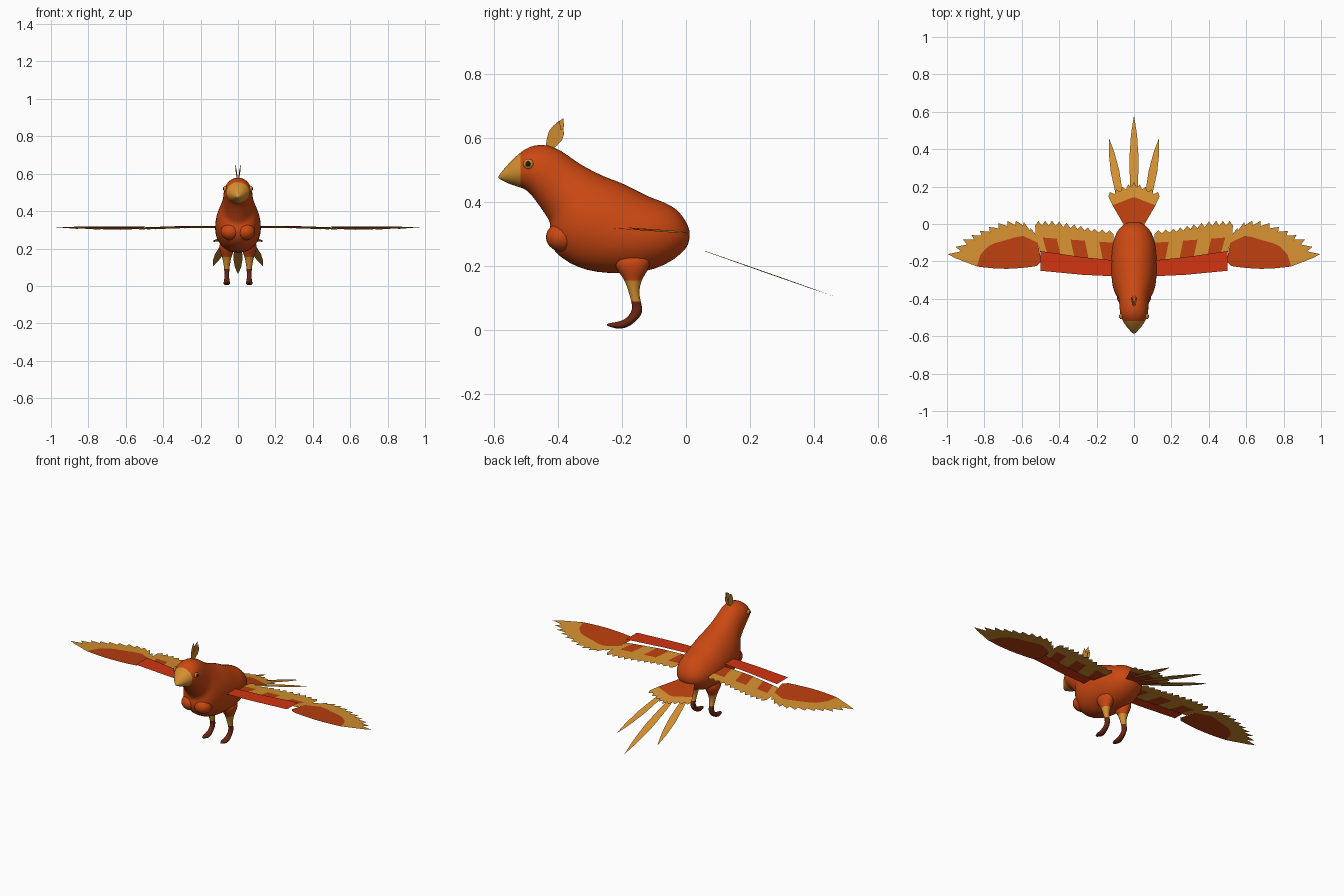
import bpy, bmesh, math
from mathutils import Vector

cube = bpy.data.objects.get("Cube")
if cube:
    bpy.data.objects.remove(cube, do_unlink=True)


def material(name, r, g, b):
    m = bpy.data.materials.new(name)
    m.use_nodes = True
    m.diffuse_color = (r, g, b, 1)
    bsdf = m.node_tree.nodes["Principled BSDF"]
    bsdf.inputs["Base Color"].default_value = (r, g, b, 1)
    bsdf.inputs["Roughness"].default_value = 0.7
    return m


ORANGE = material("body_orange", .60, .065, .006)
RUST = material("feather_rust", .50, .05, .005)
GOLD = material("feather_gold", .66, .28, .03)
RED = material("shoulder_red", .64, .035, .005)
MAROON = material("foot_maroon", .14, .018, .006)
DARK = material("pupil_dark", .02, .008, .004)


def build(name, verts, faces, mats, index=None, smooth=False, upward=False):
    me = bpy.data.meshes.new(name)
    me.from_pydata(verts, [], faces)
    for m in mats:
        me.materials.append(m)
    for p in me.polygons:
        p.use_smooth = smooth
        if index:
            p.material_index = index(p)
    bm = bmesh.new()
    bm.from_mesh(me)
    if upward:
        bm.normal_update()
        bmesh.ops.reverse_faces(bm, faces=[f for f in bm.faces if f.normal.z < 0])
    else:
        bmesh.ops.recalc_face_normals(bm, faces=bm.faces)
    bm.to_mesh(me)
    bm.free()
    ob = bpy.data.objects.new(name, me)
    bpy.context.collection.objects.link(ob)
    return ob


def loft(name, rings, mats, index=None, x=0, n=20):
    """Smooth tube; each ring is two opposite (y, z) points and a half width."""
    verts = []
    for y0, z0, y1, z1, w in rings:
        for i in range(n):
            a = math.tau * i / n
            c = (1 + math.cos(a)) / 2
            verts.append((x + w * math.sin(a), y1 + (y0 - y1) * c, z1 + (z0 - z1) * c))
    faces = [(r * n + i, r * n + (i + 1) % n, r * n + n + (i + 1) % n, r * n + n + i)
             for r in range(len(rings) - 1) for i in range(n)]
    faces += [tuple(range(n)), tuple(range(len(verts) - n, len(verts)))]
    ob = build(name, verts, faces, mats, index, smooth=True)
    sub = ob.modifiers.new("smooth", "SUBSURF")
    sub.levels = sub.render_levels = 1
    return ob


def along(line, u):
    """Point on an evenly parametrised polyline."""
    t = min(max(u, 0), 1) * (len(line) - 1)
    i = min(int(t), len(line) - 2)
    return Vector(line[i]).lerp(Vector(line[i + 1]), t - i)


def feather_panel(name, root, band, trail, n, height, pattern, lean=.5, notch=.72, side=1):
    """Row of pointed feathers; pattern(i) picks the colour of the root part."""
    verts, faces, slots = [], [], []
    for i in range(n):
        u, v = i / n, (i + 1) / n
        pts = [along(root, u), along(root, v), along(band, u), along(band, v),
               along(band, u).lerp(along(trail, u), notch),
               along(trail, u + lean / n),
               along(band, v).lerp(along(trail, v), notch)]
        k = len(verts)
        verts += [(side * p.x, p.y, height(p.x, p.y)) for p in pts]
        faces += [(k, k + 1, k + 3, k + 2), (k + 2, k + 3, k + 6, k + 5, k + 4)]
        slots += [pattern(i), 1]
    return build(name, verts, faces, [RUST, GOLD], lambda p: slots[p.index], upward=True)


def leaf(name, base, tip, across, width, upward=False):
    """Single flat pointed feather."""
    base, tip, across = Vector(base), Vector(tip), Vector(across).normalized()
    outline = [(0, .45), (.3, .85), (.55, 1), (.8, .65)]
    left = [base.lerp(tip, t) + across * width * w for t, w in outline]
    right = [base.lerp(tip, t) - across * width * w for t, w in outline]
    verts = left + [tip] + right[::-1]
    return build(name, verts, [tuple(range(len(verts)))], [GOLD], upward=upward)


# Body, head and beak in one loft: top y, z, bottom y, z, half width
loft("body", [
    (-.588, .479, -.587, .474, .004),
    (-.575, .497, -.570, .464, .019),
    (-.548, .528, -.545, .453, .043),
    (-.517, .557, -.517, .445, .062),
    (-.49, .574, -.495, .435, .072),
    (-.455, .582, -.475, .41, .077),
    (-.41, .574, -.45, .375, .079),
    (-.37, .547, -.43, .345, .082),
    (-.33, .518, -.422, .325, .090),
    (-.29, .497, -.432, .30, .100),
    (-.25, .478, -.425, .26, .112),
    (-.22, .468, -.395, .225, .119),
    (-.19, .456, -.34, .193, .123),
    (-.15, .435, -.28, .178, .124),
    (-.11, .414, -.20, .174, .122),
    (-.07, .402, -.13, .180, .115),
    (-.025, .378, -.065, .200, .096),
    (.002, .338, -.01, .24, .062),
    (.014, .305, .01, .27, .025),
], [ORANGE, GOLD], lambda p: int(p.center.y < -.518), n=24)


def ellipsoid(name, loc, scale, mat):
    bpy.ops.mesh.primitive_uv_sphere_add(segments=24, ring_count=14, radius=1, location=loc)
    ob = bpy.context.object
    ob.name = name
    ob.scale = scale
    ob.data.materials.append(mat)
    bpy.ops.object.shade_smooth()


def wing_height(x, y):
    return .318 - .07 * (y + .18) + .006 * min(1, max(0, (.55 - x) * 4)) - .004


for label, s in (("left", 1), ("right", -1)):
    # Breast lobes and eyes
    ellipsoid(label + "_breast", (s * .042, -.388, .29), (.05, .05, .045), ORANGE)
    ellipsoid(label + "_eye", (s * .069, -.493, .519), (.009, .016, .016), GOLD)
    ellipsoid(label + "_pupil", (s * .075, -.494, .519), (.006, .009, .009), DARK)

    # Thigh, shank and foot
    loft(label + "_leg", [
        (-.24, .24, -.10, .24, .040),
        (-.225, .20, -.112, .20, .043),
        (-.208, .175, -.125, .175, .034),
        (-.193, .157, -.138, .157, .026),
        (-.180, .12, -.148, .12, .018),
        (-.171, .088, -.141, .088, .014),
        (-.167, .065, -.134, .060, .013),
        (-.178, .045, -.142, .040, .013),
        (-.195, .030, -.172, .012, .016),
        (-.220, .024, -.205, 0, .020),
        (-.237, .022, -.233, .008, .013),
        (-.249, .018, -.247, .012, .004),
    ], [ORANGE, GOLD, MAROON],
        lambda p: 0 if p.center.z > .163 else 1 if p.center.z > .088 else 2,
        x=s * .06, n=14)

    # Inner wing with alternating patches, outer wing with a gold rim
    feather_panel(label + "_inner_wing",
                  [(.09, -.20), (.30, -.185), (.50, -.155)],
                  [(.11, -.10), (.32, -.085), (.525, -.07)],
                  [(.11, -.035), (.22, -.025), (.32, -.002), (.43, .018), (.53, .015)],
                  11, wing_height, lambda i: i // 2 % 2, side=s)
    feather_panel(label + "_outer_wing",
                  [(.495, -.20), (.52, -.226), (.60, -.235), (.67, -.24), (.74, -.238), (.80, -.232)],
                  [(.515, -.10), (.60, -.06), (.68, -.085), (.77, -.11), (.82, -.16), (.84, -.227)],
                  [(.52, -.05), (.60, .02), (.70, .015), (.81, -.03), (.91, -.08), (1, -.165)],
                  11, wing_height, lambda i: 0, lean=.9, side=s)

    # Red shoulder strip along the leading edge
    front = [(.05, -.282), (.27, -.272), (.50, -.25)]
    back = [(.05, -.20), (.27, -.178), (.50, -.145)]
    verts = [(s * x, y, .337) for x, y in front + back]
    build(label + "_shoulder_strip", verts, [(0, 1, 4, 3), (1, 2, 5, 4)], [RED], upward=True)

    # Outer streamer of the tail
    leaf(label + "_tail_streamer", (s * .06, .06, .246), (s * .135, .462, .105),
         (1, -s * .18, 0), .023, upward=True)

# Tail fan and central streamer
feather_panel("tail_fan",
              [(-.045, -.02), (0, -.01), (.045, -.02)],
              [(-.115, .10), (-.05, .125), (0, .145), (.05, .125), (.115, .10)],
              [(-.145, .165), (-.07, .195), (0, .225), (.07, .195), (.145, .165)],
              9, lambda x, y: .270 - .2 * y, lambda i: 0)
leaf("central_tail_streamer", (0, .06, .246), (0, .582, .062), (1, 0, 0), .025, upward=True)

# Crest of small upright feathers
for i, (x, y, z) in enumerate([(0, -.383, .662), (.016, -.395, .652), (-.016, -.395, .652),
                               (.010, -.383, .630), (-.010, -.383, .630)]):
    leaf("crest_feather_%d" % (i + 1), (x * .2, -.432, .565), (x, y, z), (x * 4, .85, -.45), .019)
